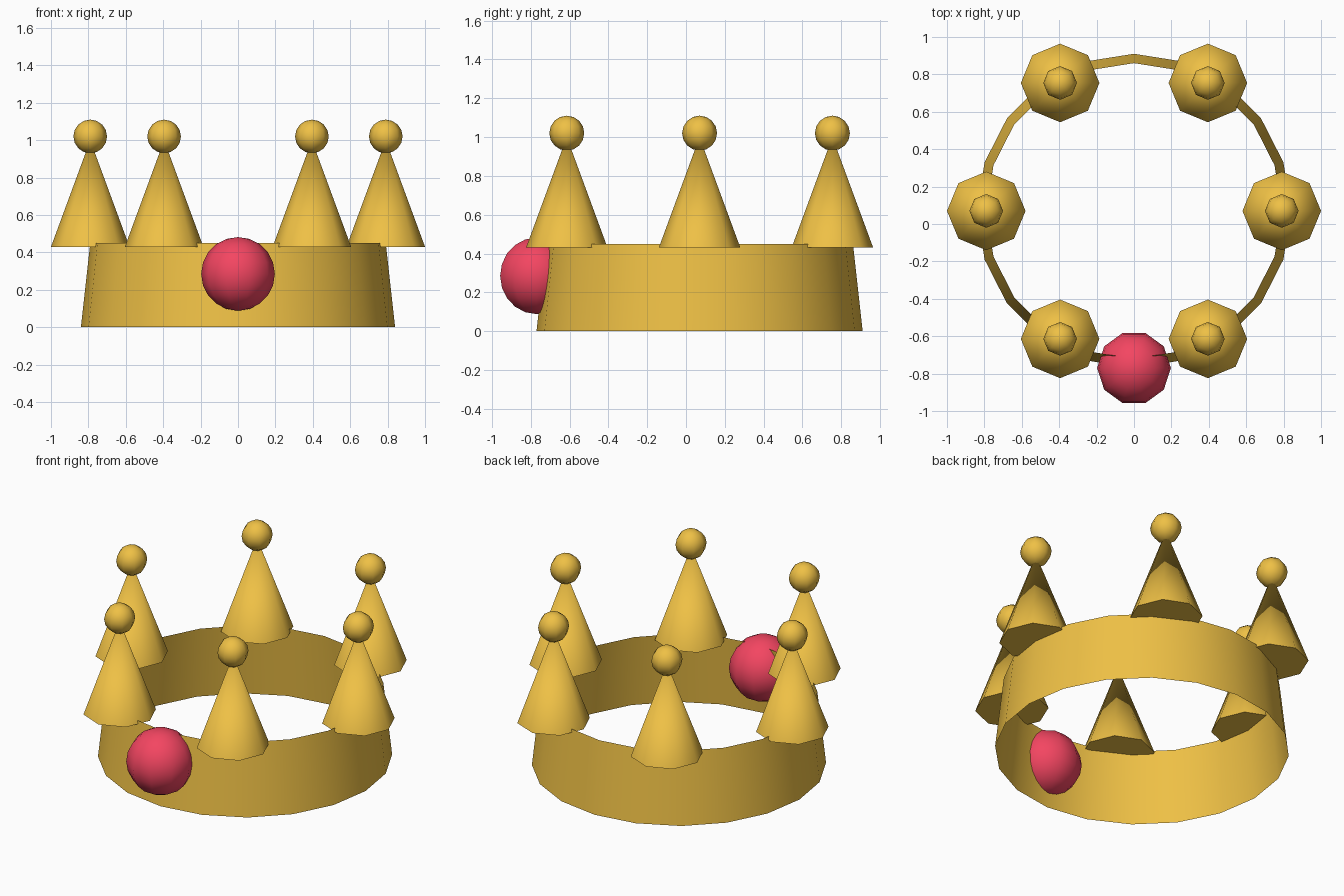
import bpy
from math import sin, cos, radians

if "Cube" in bpy.data.objects:
    bpy.data.objects.remove(bpy.data.objects["Cube"])

CY = 0.07  # centre of the band in y


def material(name, rgb):
    m = bpy.data.materials.new(name)
    m.diffuse_color = (*rgb, 1.0)
    m.use_nodes = True
    m.node_tree.nodes["Principled BSDF"].inputs["Base Color"].default_value = m.diffuse_color
    return m


gold = material("gold", (0.86, 0.53, 0.06))
red = material("red", (0.90, 0.06, 0.12))


def finish(name, mat, angle=60):
    o = bpy.context.object
    o.name = name
    o.data.materials.append(mat)
    bpy.ops.object.shade_smooth_by_angle(angle=radians(angle))
    return o


def cone(name, sides, r1, r2, z1, z2, x, y, fill):
    bpy.ops.mesh.primitive_cone_add(vertices=sides, radius1=r1, radius2=r2, depth=z2 - z1,
                                    end_fill_type=fill, location=(x, y, (z1 + z2) / 2))
    return finish(name, gold)


def ball(name, sides, rings, r, loc, mat, turn=0):
    bpy.ops.mesh.primitive_uv_sphere_add(segments=sides, ring_count=rings, radius=r,
                                         location=loc, rotation=(0, 0, radians(turn)))
    return finish(name, mat)


# Open, thin tapered band
cone("band", 20, 0.84, 0.79, 0.0, 0.45, 0, CY, 'NOTHING')

# Six spikes, each tipped with a ball
for i in range(6):
    a = radians(60 * i)
    x, y = 0.79 * cos(a), CY + 0.79 * sin(a)
    cone(f"spike_{i + 1}", 8, 0.21, 0.0, 0.43, 1.0, x, y, 'NGON')
    ball(f"spike_ball_{i + 1}", 8, 8, 0.09, (x, y, 1.02), gold)

# Round jewel on the front
ball("front_jewel", 10, 10, 0.197, (0, -0.77, 0.285), red, 90)
